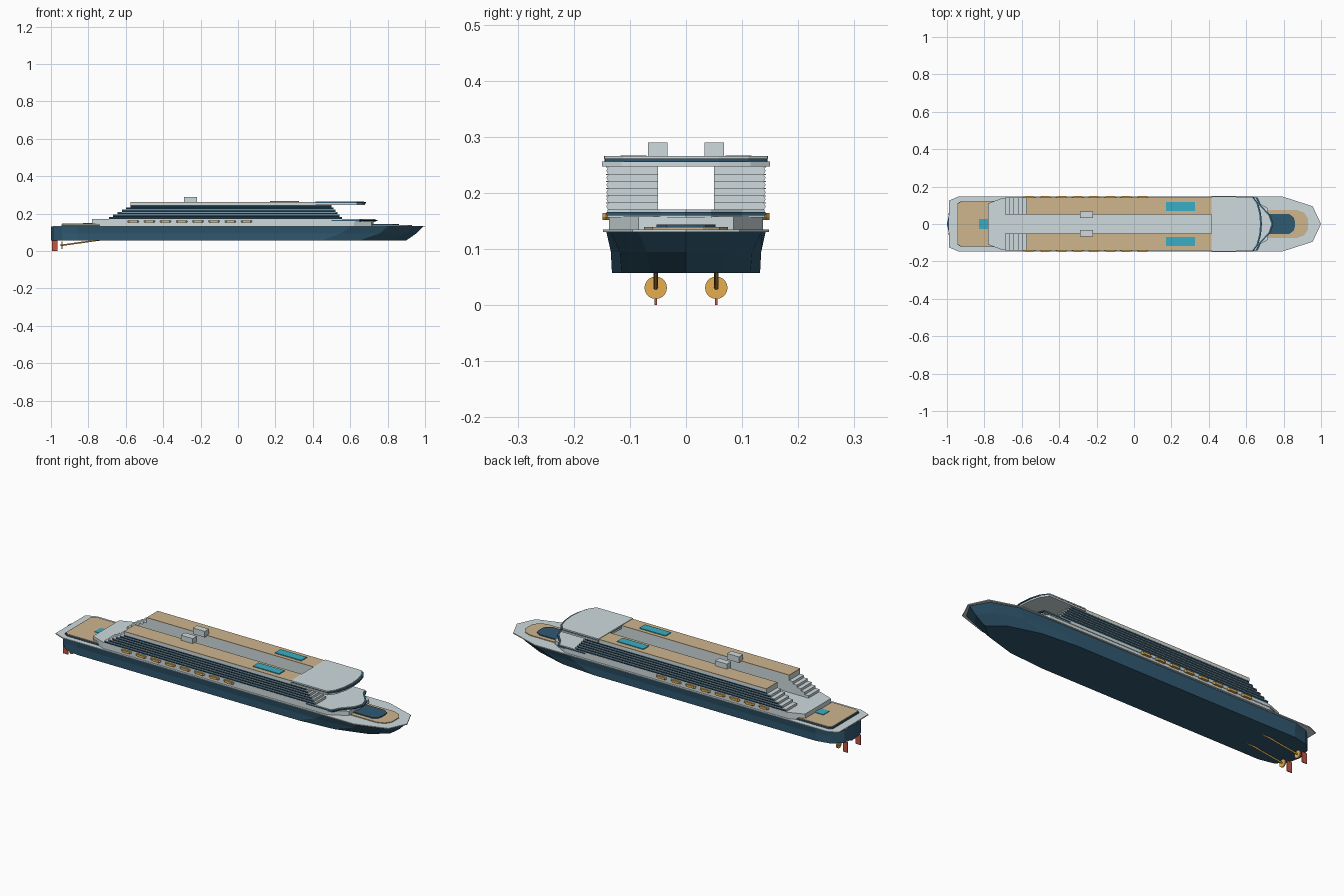
import bpy, bmesh
from mathutils import Vector

cube = bpy.data.objects.get("Cube")
if cube:
    bpy.data.objects.remove(cube, do_unlink=True)


def material(name, rgb):
    m = bpy.data.materials.new(name)
    m.use_nodes = True
    m.diffuse_color = (*rgb, 1)
    m.node_tree.nodes["Principled BSDF"].inputs["Base Color"].default_value = (*rgb, 1)
    return m


NAVY = material("hull navy", (0.03, 0.10, 0.165))
GLASS = material("window navy", (0.03, 0.10, 0.165))
WHITE = material("pale grey paint", (0.62, 0.70, 0.72))
TAN = material("teak deck", (0.62, 0.46, 0.27))
CYAN = material("pool water", (0.04, 0.42, 0.56))
GOLD = material("lifeboat and bronze gold", (0.78, 0.42, 0.08))
RED = material("rudder red", (0.55, 0.09, 0.06))


def finish(name, bm, *mats):
    bmesh.ops.recalc_face_normals(bm, faces=bm.faces)
    mesh = bpy.data.meshes.new(name)
    bm.to_mesh(mesh)
    bm.free()
    for m in mats:
        mesh.materials.append(m)
    ob = bpy.data.objects.new(name, mesh)
    bpy.context.collection.objects.link(ob)
    return ob


def mirrored(half):
    """Close a port-side outline, listed stern to bow, across the centreline."""
    return half + [(x, -y) for x, y in reversed(half) if y > 0]


def loft(name, levels, *mats):
    """Skin matching outlines; levels holds (z, outline) from low to high."""
    bm = bmesh.new()
    rings = [[bm.verts.new((x, y, z)) for x, y in pts] for z, pts in levels]
    n = len(rings[0])
    for a, b in zip(rings, rings[1:]):
        for i in range(n):
            j = (i + 1) % n
            bm.faces.new((a[i], a[j], b[j], b[i]))
    bm.faces.new(rings[0])
    bm.faces.new(rings[-1])
    return finish(name, bm, *mats)


def slab(name, half, z0, z1, mat):
    pts = mirrored(half)
    return loft(name, [(z0, pts), (z1, pts)], mat)


def box(name, x0, x1, y0, y1, z0, z1, mat):
    pts = [(x0, y0), (x1, y0), (x1, y1), (x0, y1)]
    return loft(name, [(z0, pts), (z1, pts)], mat)


def rod(name, a, b, radius, mat, sides=12):
    a, b = Vector(a), Vector(b)
    bm = bmesh.new()
    bmesh.ops.create_cone(bm, cap_ends=True, segments=sides, radius1=radius,
                          radius2=radius, depth=(b - a).length)
    bm.transform((b - a).to_track_quat('Z', 'Y').to_matrix().to_4x4())
    bmesh.ops.translate(bm, verts=bm.verts, vec=(a + b) / 2)
    return finish(name, bm, mat)


# Hull: rounded stern, full sides, raked bow flaring into the deck edge
stern = [(-1, 0), (-0.985, 0.07), (-0.94, 0.115), (-0.86, 0.132)]
keel = stern + [(0.45, 0.132), (0.65, 0.115), (0.82, 0.065), (0.9, 0)]
waist = stern + [(0.55, 0.134), (0.76, 0.118), (0.9, 0.07), (0.955, 0)]
rail = stern[:3] + [(-0.86, 0.138), (0.6, 0.142), (0.8, 0.135), (0.94, 0.085), (0.99, 0)]
loft("hull", [(0.057, mirrored(keel)), (0.095, mirrored(waist)), (0.131, mirrored(rail))], NAVY)

# Main deck with overhanging edges
slab("main_deck", [(-0.99, 0.125), (-0.935, 0.148), (0.79, 0.148), (0.955, 0.095), (1, 0)],
     0.130, 0.135, WHITE)

# Stern sun deck
slab("stern_deck_edge", [(-0.945, 0.11), (-0.925, 0.122), (-0.72, 0.122)], 0.134, 0.143, NAVY)
slab("stern_deck", [(-0.94, 0.108), (-0.922, 0.12), (-0.72, 0.12)], 0.143, 0.146, TAN)
box("stern_pool", -0.83, -0.775, -0.026, 0.026, 0.145, 0.149, CYAN)

# Bow deck with its dark landing pad
slab("bow_deck", [(0.6, 0.075), (0.87, 0.075), (0.91, 0.06), (0.93, 0.03)], 0.134, 0.139, TAN)
slab("bow_pad", [(0.6, 0.053), (0.83, 0.053), (0.855, 0.035), (0.86, 0.015)], 0.138, 0.144, NAVY)

# Lower superstructure and bridge
slab("lower_house", [(-0.78, 0.105), (-0.7, 0.137), (0.62, 0.137), (0.715, 0.085), (0.725, 0)],
     0.134, 0.158, WHITE)
slab("promenade_roof", [(-0.78, 0.11), (-0.7, 0.14), (0.65, 0.14), (0.67, 0.1), (0.72, 0.045), (0.735, 0)],
     0.156, 0.170, WHITE)
slab("bridge_windows", [(0.5, 0.142), (0.66, 0.142), (0.68, 0.1), (0.73, 0.045), (0.745, 0)],
     0.160, 0.166, GLASS)

# Stepped cabin decks in two blocks with an open street between
LEVELS, Z0, PITCH = 6, 0.170, 0.0128
for side, label in ((1, "left"), (-1, "right")):
    for k in range(LEVELS):
        x0, x1 = -0.69 + 0.023 * k, 0.555 - 0.011 * k
        z = Z0 + PITCH * k
        mid, top = z + PITCH * 0.45, z + PITCH * 0.85
        shape = lambda y: [(x0, side * 0.05), (x1, side * 0.05), (x1, side * y), (x0, side * y)]
        cabin = loft(f"{label}_cabin_deck_{k + 1}",
                     [(z, shape(0.139)), (mid, shape(0.142)), (top, shape(0.139))], WHITE, GLASS)
        for f in cabin.data.polygons:
            if f.normal.y * side > 0.5:
                f.material_index = 1
        box(f"{label}_deck_lip_{k + 1}", x0, x1, *sorted((side * 0.05, side * 0.1425)),
            top, z + PITCH, WHITE)

    # Roof deck, pool and funnel
    near, far = sorted((side * 0.05, side * 0.143))
    box(f"{label}_roof_edge", -0.575, 0.5, near, far, 0.246, 0.259, WHITE)
    box(f"{label}_roof_deck", -0.575, 0.44, near, far, 0.259, 0.263, TAN)
    box(f"{label}_pool", 0.17, 0.325, *sorted((side * 0.07, side * 0.117)), 0.262, 0.267, CYAN)
    box(f"{label}_funnel", -0.29, -0.22, *sorted((side * 0.033, side * 0.068)), 0.258, 0.290, WHITE)

    # Lifeboats with tapered ends
    for i in range(8):
        x = -0.56 + 0.0865 * i
        plan = lambda s: [(x + s * dx, side * y) for dx, y in
                          ((-0.030, 0.136), (0.030, 0.136), (0.030, 0.143),
                           (0.022, 0.149), (-0.022, 0.149), (-0.030, 0.143))]
        loft(f"{label}_lifeboat_{i + 1}",
             [(0.152, plan(0.85)), (0.157, plan(1)), (0.164, plan(0.95))], GOLD)

    # Propeller, shaft and rudder
    y = side * 0.054
    rod(f"{label}_propeller", (-0.945, y, 0.031), (-0.938, y, 0.031), 0.02, GOLD, 20)
    rod(f"{label}_shaft", (-0.95, y, 0.030), (-0.72, y, 0.062), 0.004, GOLD)
    box(f"{label}_rudder", -0.995, -0.966, y - 0.002, y + 0.002, 0, 0.055, RED)

# Forward observation lounge bridging both blocks
nose = [(0.635, 0.15), (0.66, 0.115), (0.675, 0.06), (0.68, 0)]
slab("lounge_base", [(0.415, 0.15)] + nose, 0.247, 0.256, WHITE)
slab("lounge_windows", [(0.415, 0.145)] + [(x + 0.004, y * 0.965) for x, y in nose], 0.255, 0.261, GLASS)
slab("lounge_roof", [(0.415, 0.146)] + [(x - 0.006, y * 0.97) for x, y in nose], 0.261, 0.266, WHITE)
